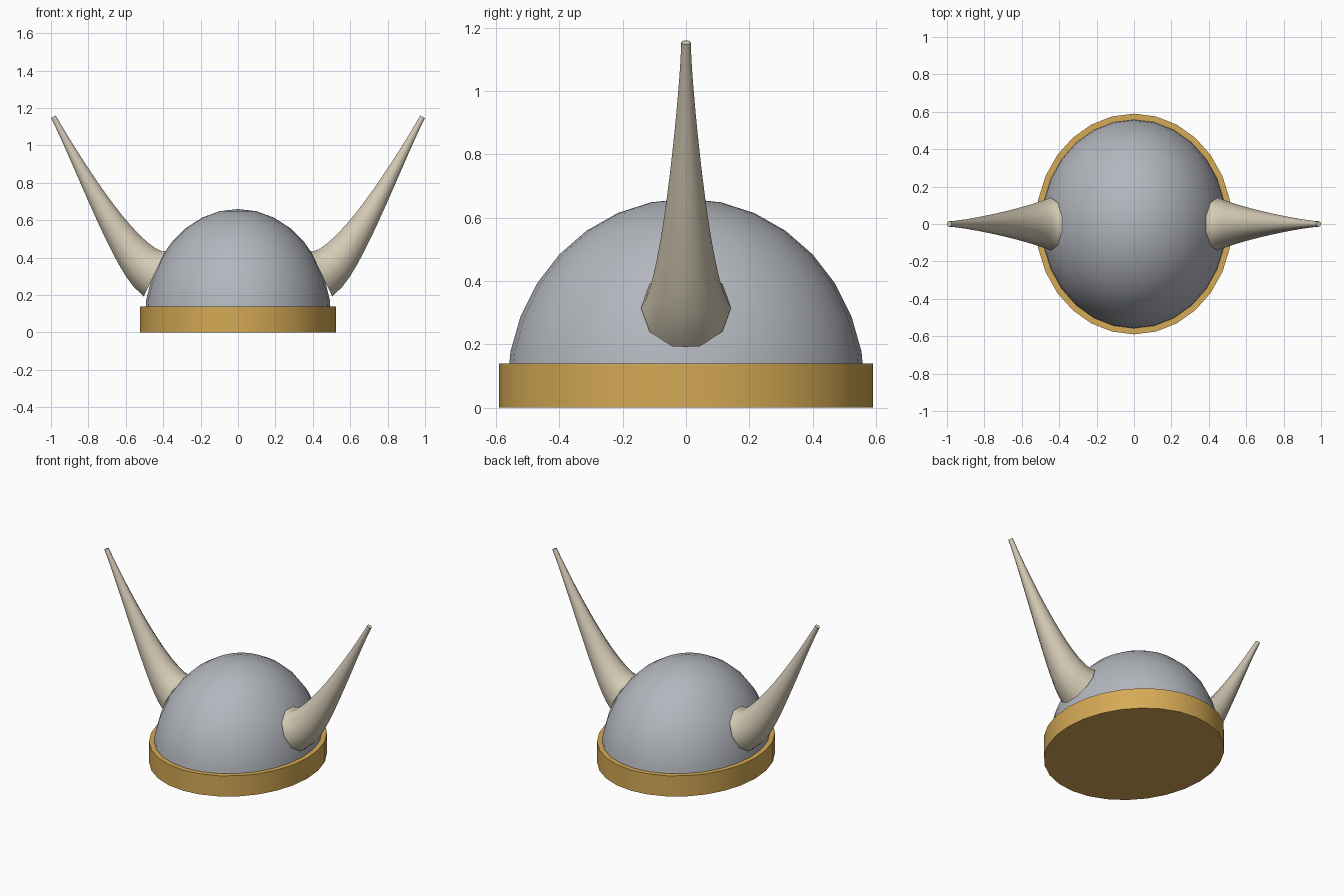
import bpy, bmesh, math
from mathutils import Vector

if "Cube" in bpy.data.objects:
    bpy.data.objects.remove(bpy.data.objects["Cube"])


def material(name, color):
    mat = bpy.data.materials.new(name)
    mat.diffuse_color = color
    mat.use_nodes = True
    mat.node_tree.nodes["Principled BSDF"].inputs["Base Color"].default_value = mat.diffuse_color
    return mat


def finish(bm, name, mat, angle):
    bmesh.ops.recalc_face_normals(bm, faces=bm.faces)
    mesh = bpy.data.meshes.new(name)
    bm.to_mesh(mesh)
    bm.free()
    obj = bpy.data.objects.new(name, mesh)
    bpy.context.collection.objects.link(obj)
    mesh.materials.append(mat)
    bpy.ops.object.select_all(action='DESELECT')
    obj.select_set(True)
    bpy.context.view_layer.objects.active = obj
    bpy.ops.object.shade_smooth_by_angle(angle=math.radians(angle))
    return obj


steel = material("steel", (0.45, 0.47, 0.51, 1))
gold = material("gold", (0.66, 0.40, 0.09, 1))
bone = material("bone", (0.66, 0.59, 0.46, 1))

# Dome: upper half of an ellipsoid, its open rim hidden in the band
bm = bmesh.new()
bmesh.ops.create_uvsphere(bm, u_segments=28, v_segments=16, radius=1)
bmesh.ops.delete(bm, geom=[v for v in bm.verts if v.co.z < -0.01], context='VERTS')
bmesh.ops.scale(bm, vec=(0.5, 0.565, 0.6), verts=bm.verts)
bmesh.ops.translate(bm, vec=(0, 0, 0.06), verts=bm.verts)
finish(bm, "helmet_dome", steel, 40)

# Band: solid oval disc
bm = bmesh.new()
bmesh.ops.create_cone(bm, cap_ends=True, segments=28, radius1=1, radius2=1, depth=0.14)
bmesh.ops.scale(bm, vec=(0.525, 0.59, 1), verts=bm.verts)
bmesh.ops.translate(bm, vec=(0, 0, 0.07), verts=bm.verts)
finish(bm, "rim_band", gold, 30)

# Horns: ten-sided rings swept along a bezier in the xz plane
PATH = [Vector(p) for p in ((0.445, 0, 0.315), (0.60, 0, 0.39),
                            (0.85, 0, 0.90), (0.987, 0, 1.153))]
SIDES, STEPS = 10, 14


def horn(name, side):
    bm = bmesh.new()
    rings = []
    p0, p1, p2, p3 = PATH
    for i in range(STEPS + 1):
        t = i / STEPS
        s = 1 - t
        center = p0*s**3 + p1*3*s*s*t + p2*3*s*t*t + p3*t**3
        tangent = ((p1-p0)*s*s + (p2-p1)*2*s*t + (p3-p2)*t*t).normalized()
        across = Vector((0, 1, 0))
        up = tangent.cross(across)
        r = 0.015 + 0.127 * s**1.5
        ring = []
        for k in range(SIDES):
            a = math.tau * k / SIDES
            co = center + across * (r * math.cos(a)) + up * (r * math.sin(a))
            co.x *= side
            ring.append(bm.verts.new(co))
        rings.append(ring)
    for lower, upper in zip(rings, rings[1:]):
        for k in range(SIDES):
            n = (k + 1) % SIDES
            bm.faces.new((lower[k], lower[n], upper[n], upper[k]))
    bm.faces.new(rings[0])
    bm.faces.new(rings[-1])
    finish(bm, name, bone, 50)


horn("right_horn", 1)
horn("left_horn", -1)
